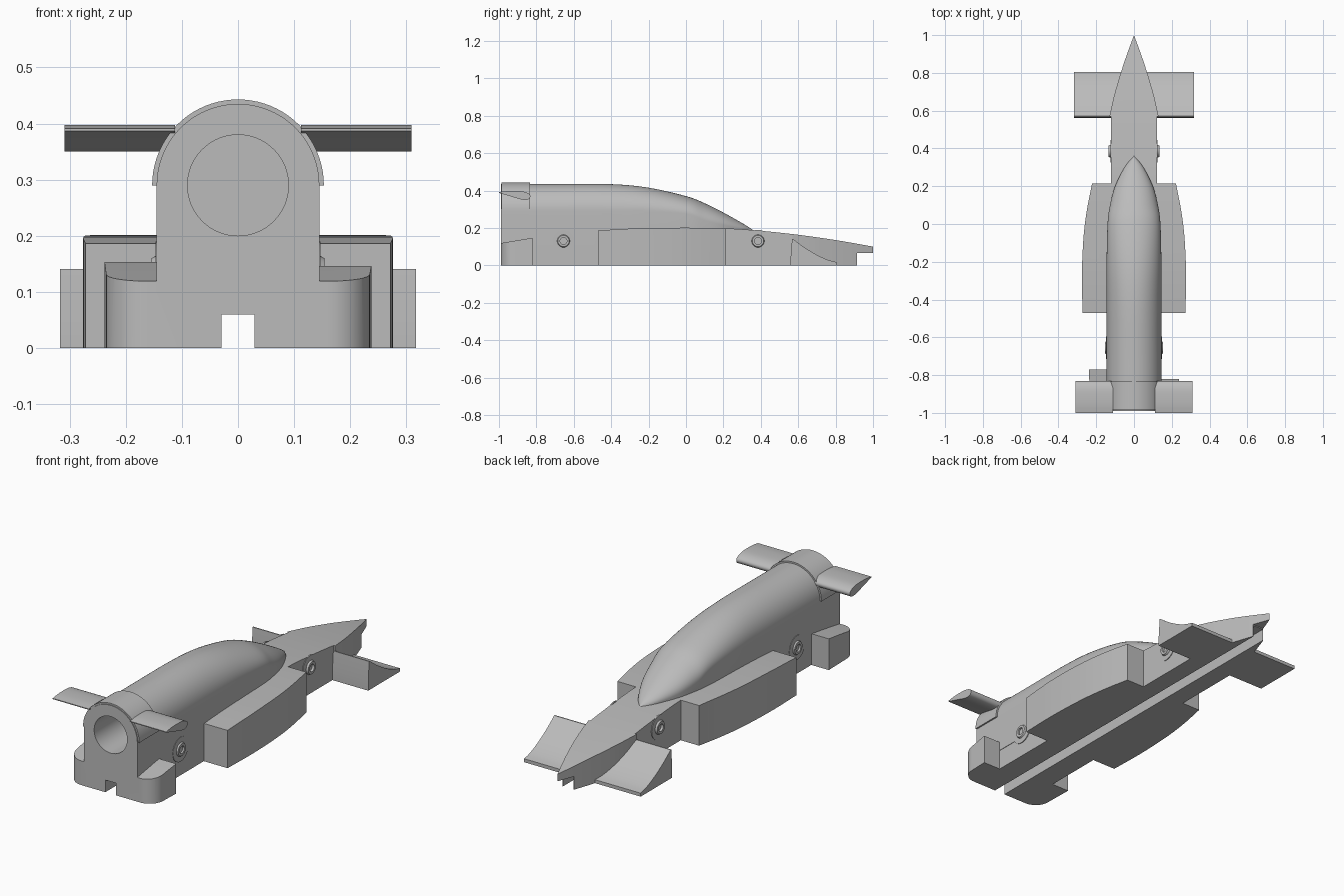
import bpy, bmesh, math
from mathutils import Vector

if "Cube" in bpy.data.objects:
    bpy.data.objects.remove(bpy.data.objects["Cube"])

grey = bpy.data.materials.new("plain grey")
grey.diffuse_color = (0.5, 0.5, 0.5, 1)
grey.use_nodes = True
grey.node_tree.nodes["Principled BSDF"].inputs["Base Color"].default_value = grey.diffuse_color


def make(name, bm, smooth=True, angle=30):
    bmesh.ops.recalc_face_normals(bm, faces=bm.faces)
    me = bpy.data.meshes.new(name)
    bm.to_mesh(me)
    bm.free()
    me.materials.append(grey)
    ob = bpy.data.objects.new(name, me)
    bpy.context.collection.objects.link(ob)
    if smooth:
        shade(ob, angle)
    return ob


def shade(ob, angle=30):
    bpy.ops.object.select_all(action='DESELECT')
    ob.select_set(True)
    bpy.context.view_layer.objects.active = ob
    bpy.ops.object.shade_smooth_by_angle(angle=math.radians(angle))


def prism(name, pts, axis, lo, hi):
    """Extrude a 2D outline along one axis."""
    place = {'x': lambda a, b, t: (t, a, b),
             'y': lambda a, b, t: (a, t, b),
             'z': lambda a, b, t: (a, b, t)}[axis]
    bm = bmesh.new()
    ends = [[bm.verts.new(place(a, b, t)) for a, b in pts] for t in (lo, hi)]
    n = len(pts)
    for e in ends:
        bm.faces.new(e)
    for i in range(n):
        j = (i + 1) % n
        bm.faces.new((ends[0][i], ends[0][j], ends[1][j], ends[1][i]))
    return make(name, bm)


def curve(pts, steps=5):
    """Smooth curve through points of any dimension."""
    p = [Vector(q) for q in pts]
    p = [2 * p[0] - p[1]] + p + [2 * p[-1] - p[-2]]
    out = []
    for a, b, c, d in zip(p, p[1:], p[2:], p[3:]):
        for k in range(steps):
            t = k / steps
            out.append(tuple(0.5 * (2 * b + (c - a) * t + (2 * a - 5 * b + 4 * c - d) * t * t
                                    + (3 * b - a - 3 * c + d) * t ** 3)))
    return out + [tuple(p[-2])]


def arc(cx, cz, r, a0, a1, n):
    return [(cx + r * math.cos(math.radians(a0 + (a1 - a0) * i / n)),
             cz + r * math.sin(math.radians(a0 + (a1 - a0) * i / n))) for i in range(n + 1)]


def boolean(ob, other, op):
    m = ob.modifiers.new(op, 'BOOLEAN')
    m.operation, m.solver, m.object = op, 'EXACT', other
    bpy.context.view_layer.objects.active = ob
    bpy.ops.object.modifier_apply(modifier=m.name)
    bpy.data.objects.remove(other, do_unlink=True)


# chassis: plan outline cut to the side profile
def side(sign, pod_end):
    corner = arc(0.16, -0.915, 0.075, -90, 0, 10)
    pod = curve([(0.272, -0.47), (0.276, -0.28), (0.268, -0.08), (0.25, 0.07), (0.222, 0.215)])
    nose = curve([(0.13, 0.57), (0.105, 0.68), (0.07, 0.8), (0.035, 0.905), (0.0, 1.0)], 4)
    pts = corner + [(0.238, pod_end), (0.143, pod_end), (0.143, -0.47)] + pod
    pts += [(0.122, 0.215), (0.122, 0.57)] + nose
    return [(sign * x, y) for x, y in pts]


plan = side(1, -0.82) + side(-1, -0.77)[::-1][1:]
chassis = prism("chassis", plan, 'z', -0.1, 0.5)
top = curve([(-0.99, 0.119), (-0.83, 0.145), (-0.65, 0.169), (-0.47, 0.186), (-0.25, 0.198),
             (0, 0.201), (0.2, 0.198), (0.35, 0.189), (0.57, 0.167), (0.8, 0.135), (1.0, 0.1)])
profile = [(-0.99, 0)] + top + [(1.0, 0.065), (0.915, 0.065), (0.915, 0)]
boolean(chassis, prism("side_cutter", profile, 'x', -0.5, 0.5), 'INTERSECT')

# engine cover and canopy: arched section lofted along the length
bm = bmesh.new()
rows = []
stations = curve([(-0.99, .145, .29, .435), (-0.7, .145, .29, .435), (-0.4, .145, .29, .434),
                  (-0.2, .145, .29, .415), (0, .140, .275, .37), (0.1, .127, .24, .332),
                  (0.2, .10, .215, .282), (0.3, .05, .195, .226), (0.36, .002, .183, .188)], 6)
for y, w, zs, zt in stations:
    sec = [(w, 0.1)] + [(w * c, zs + (zt - zs) * s) for c, s in arc(0, 0, 1, 0, 180, 40)] + [(-w, 0.1)]
    rows.append([bm.verts.new((x, y, z)) for x, z in sec])
for r, q in zip(rows, rows[1:]):
    for i in range(len(r)):
        j = (i + 1) % len(r)
        bm.faces.new((r[i], r[j], q[j], q[i]))
bm.faces.new(rows[0])
bm.faces.new(rows[-1])
cover = make("engine_cover", bm)
boolean(chassis, cover, 'UNION')

# gas cylinder bore and underside guide slot
bore = arc(0, 0.29, 0.09, 0, 360, 64)[:-1]
boolean(chassis, prism("bore_cutter", bore, 'y', -1.2, -0.5), 'DIFFERENCE')
slot = [(-0.029, -0.1), (0.029, -0.1), (0.029, 0.06), (-0.029, 0.06)]
boolean(chassis, prism("slot_cutter", slot, 'y', -1.2, 1.2), 'DIFFERENCE')
shade(chassis)

# rear wing collar
ring = arc(0, 0.29, 0.153, 0, 180, 40) + arc(0, 0.29, 0.1445, 180, 0, 40)
prism("rear_wing_collar", ring, 'y', -0.986, -0.835)

# wing sections
rear_foil = curve([(-1.0, 0.391), (-0.95, 0.397), (-0.88, 0.396), (-0.842, 0.384), (-0.832, 0.368),
                   (-0.845, 0.352), (-0.88, 0.352), (-0.94, 0.370), (-1.0, 0.387)], 4)
front_foil = [(0.56, 0), (0.56, 0.05), (0.567, 0.141)] + \
    curve([(0.572, 0.141), (0.63, 0.098), (0.70, 0.056), (0.76, 0.029), (0.805, 0.017)], 4) + [(0.805, 0)]

for s, label in ((-1, "left"), (1, "right")):
    prism(label + "_rear_wing", rear_foil, 'x', *sorted((s * 0.112, s * 0.309)))
    prism(label + "_front_wing", front_foil, 'x', *sorted((s * 0.068, s * 0.317)))

    # wheel hubs: a stepped ring with an open axle hole
    for where, y, x0, x1 in (("rear", -0.655, 0.14, 0.154), ("front", 0.385, 0.118, 0.134)):
        bm = bmesh.new()
        shape = [(0.06, x0), (0.06, x0 + 0.007), (0.034, x0 + 0.007), (0.030, x1),
                 (0.018, x1), (0.018, x0)]
        loops = []
        for r, x in shape:
            loops.append([bm.verts.new((s * x, a, b)) for a, b in arc(y, 0.13, r, 0, 360, 32)[:-1]])
        for a, b in zip(loops, loops[1:] + loops[:1]):
            for i in range(32):
                j = (i + 1) % 32
                bm.faces.new((a[i], a[j], b[j], b[i]))
        make(f"{label}_{where}_hub", bm)
